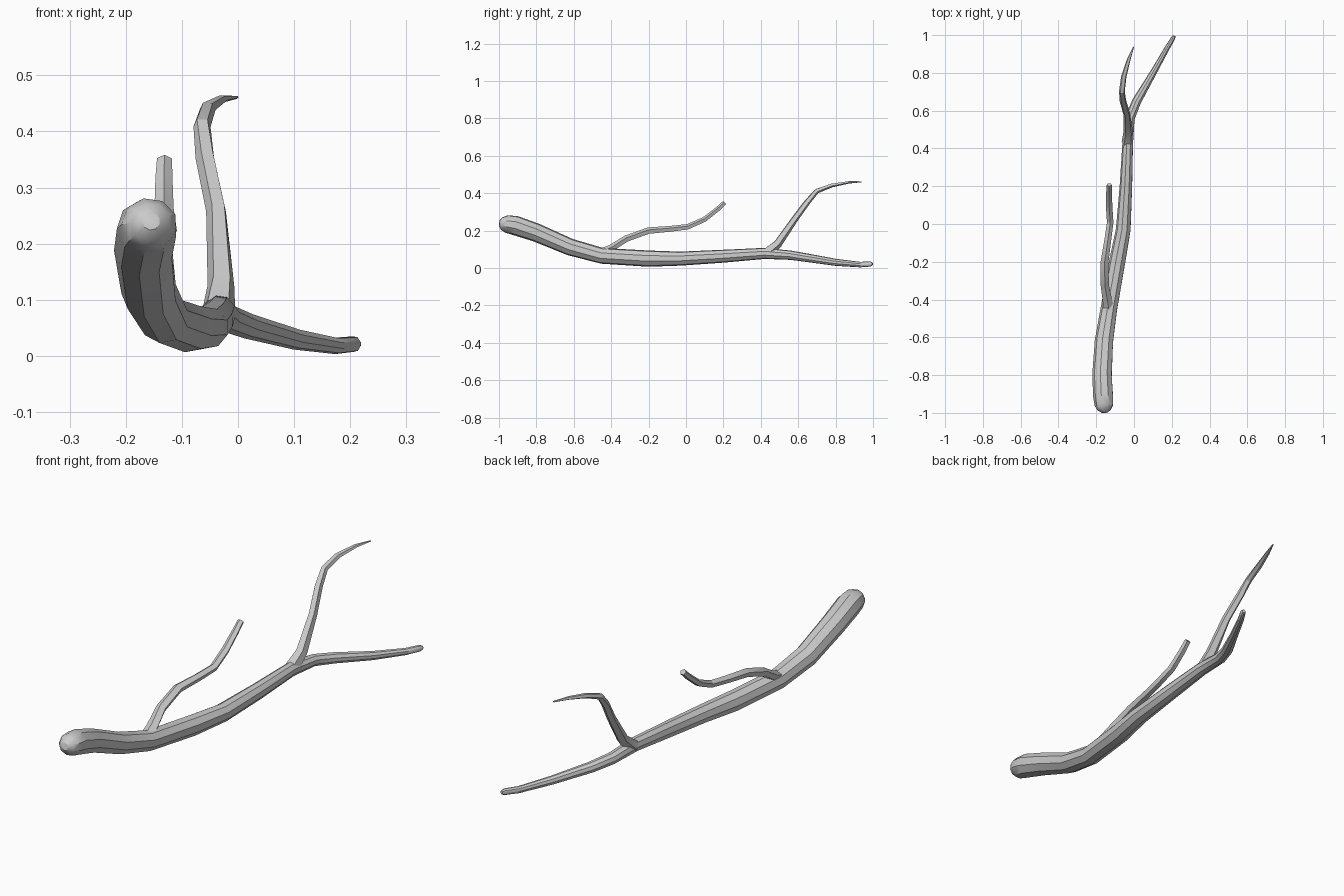
import bpy, bmesh, math
from mathutils import Vector


def branch(name, path, sides, turn=0.0, smooth=30):
    """Sweep an oval section along (x, y, z, half width, half height) points."""
    bm = bmesh.new()
    pts = [Vector(p[:3]) for p in path]
    rings = []
    for i, p in enumerate(path):
        d = (pts[min(i + 1, len(pts) - 1)] - pts[max(i - 1, 0)]).normalized()
        side = d.cross(Vector((0, 0, 1))).normalized()
        up = side.cross(d)
        ring = []
        for k in range(sides):
            a = turn + math.tau * k / sides
            ring.append(bm.verts.new(pts[i] + side * math.cos(a) * p[3] + up * math.sin(a) * p[4]))
        rings.append(ring)
    for a, b in zip(rings, rings[1:]):
        for k in range(sides):
            n = (k + 1) % sides
            bm.faces.new((a[k], a[n], b[n], b[k]))
    bm.faces.new(rings[0])
    bm.faces.new(rings[-1])
    bmesh.ops.recalc_face_normals(bm, faces=bm.faces)
    mesh = bpy.data.meshes.new(name)
    bm.to_mesh(mesh)
    bm.free()
    ob = bpy.data.objects.new(name, mesh)
    bpy.context.collection.objects.link(ob)
    bpy.ops.object.select_all(action='DESELECT')
    ob.select_set(True)
    bpy.context.view_layer.objects.active = ob
    bpy.ops.object.shade_smooth_by_angle(angle=math.radians(smooth))
    return ob


# Thick limb: rounded butt at the front, tapering to the back right
branch("main_limb", [
    (-0.155, -0.998, 0.240, 0.016, 0.016),
    (-0.156, -0.985, 0.238, 0.036, 0.034),
    (-0.158, -0.960, 0.235, 0.050, 0.047),
    (-0.162, -0.915, 0.228, 0.054, 0.053),
    (-0.168, -0.800, 0.189, 0.053, 0.050),
    (-0.158, -0.620, 0.112, 0.050, 0.046),
    (-0.132, -0.450, 0.065, 0.045, 0.043),
    (-0.088, -0.200, 0.050, 0.044, 0.044),
    (-0.056, -0.030, 0.050, 0.040, 0.038),
    (-0.042, 0.200, 0.063, 0.034, 0.035),
    (-0.033, 0.420, 0.078, 0.029, 0.030),
    (-0.022, 0.560, 0.068, 0.027, 0.025),
    (0.015, 0.650, 0.054, 0.025, 0.023),
    (0.102, 0.800, 0.030, 0.018, 0.019),
    (0.175, 0.930, 0.018, 0.014, 0.015),
    (0.208, 0.985, 0.021, 0.012, 0.014),
    (0.213, 0.997, 0.021, 0.007, 0.008),
], 9, math.pi / 2 + 0.2, 35)

# Short twig rising near the butt
branch("front_twig", [
    (-0.132, -0.460, 0.080, 0.032, 0.022),
    (-0.142, -0.400, 0.105, 0.026, 0.020),
    (-0.155, -0.320, 0.155, 0.023, 0.019),
    (-0.156, -0.200, 0.198, 0.022, 0.019),
    (-0.138, -0.080, 0.208, 0.019, 0.017),
    (-0.126, 0.010, 0.219, 0.018, 0.016),
    (-0.132, 0.100, 0.259, 0.018, 0.015),
    (-0.132, 0.170, 0.314, 0.016, 0.014),
    (-0.131, 0.208, 0.349, 0.014, 0.013),
], 5, 0.3, 20)

# Tall twig that rises from the fork and bends over to a point
branch("fork_twig", [
    (-0.035, 0.430, 0.080, 0.032, 0.030),
    (-0.030, 0.490, 0.130, 0.025, 0.024),
    (-0.038, 0.580, 0.260, 0.019, 0.019),
    (-0.058, 0.650, 0.355, 0.018, 0.017),
    (-0.064, 0.700, 0.412, 0.016, 0.014),
    (-0.054, 0.780, 0.442, 0.015, 0.011),
    (-0.028, 0.870, 0.458, 0.010, 0.007),
    (-0.002, 0.938, 0.461, 0.003, 0.003),
], 5, 0.9, 20)
